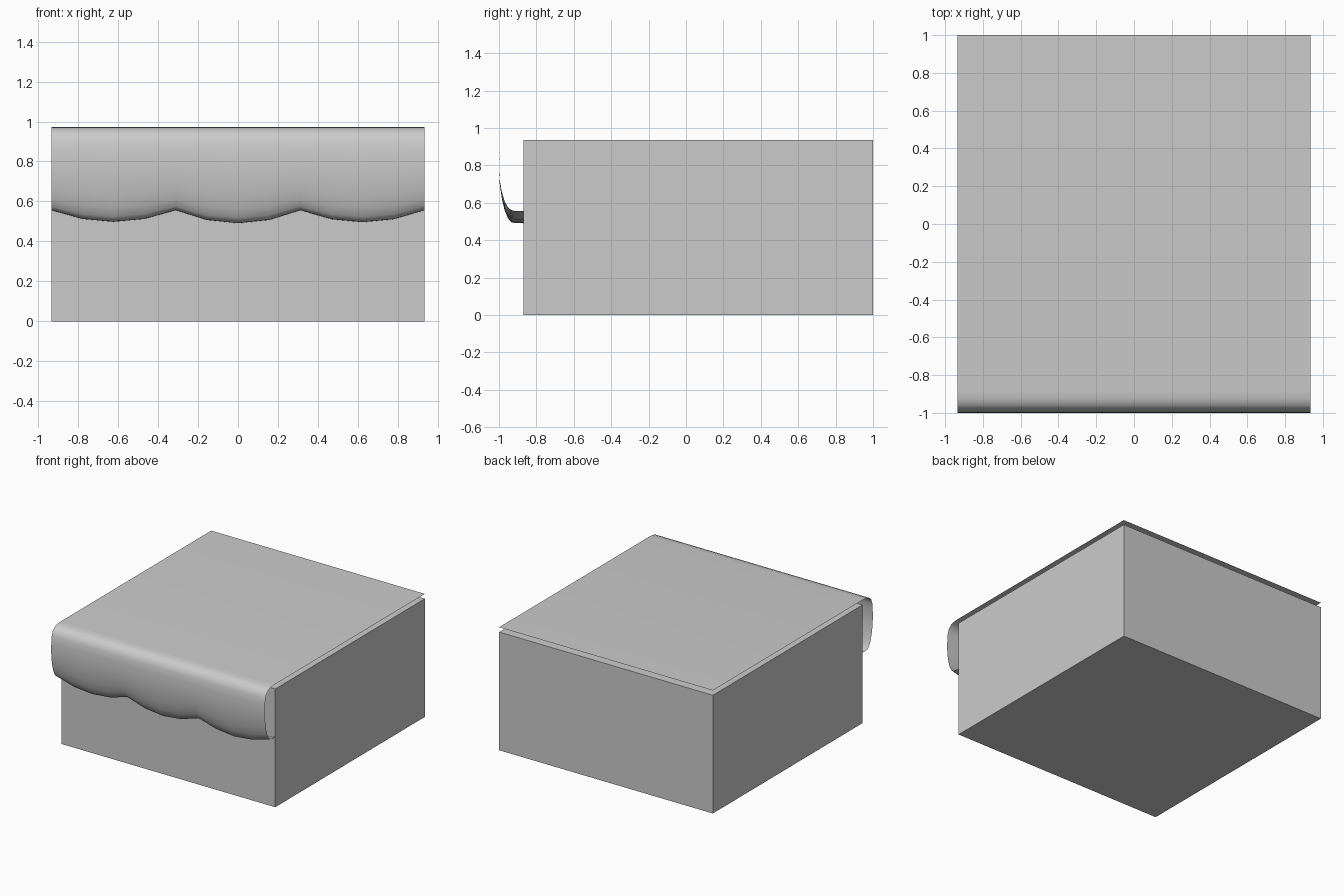
import bpy, bmesh

if "Cube" in bpy.data.objects:
    bpy.data.objects.remove(bpy.data.objects["Cube"])

W = 0.935
DEPTHS = (0.058, 0.065, 0.06)      # drop of each scallop below its cusps


def make_object(name, bm):
    mesh = bpy.data.meshes.new(name)
    bm.to_mesh(mesh)
    bm.free()
    obj = bpy.data.objects.new(name, mesh)
    bpy.context.collection.objects.link(obj)
    return obj


# closed box body
bm = bmesh.new()
bmesh.ops.create_cube(bm, size=1)
for v in bm.verts:
    v.co.x *= 2 * W
    v.co.y = 0.065 + v.co.y * 1.87
    v.co.z = (v.co.z + 0.5) * 0.935
make_object("box_body", bm)

# side profile of the cover sheet: y, z, share of the scallop drop
profile = [
    (1.0, 0.973, 0), (-0.88, 0.973, 0), (-0.925, 0.969, 0),
    (-0.958, 0.957, 0), (-0.98, 0.935, 0), (-0.993, 0.90, 0),
    (-0.998, 0.85, 0.05), (-1.0, 0.79, 0.15), (-0.997, 0.73, 0.3),
    (-0.985, 0.66, 0.55), (-0.97, 0.61, 0.75), (-0.952, 0.576, 0.9),
    (-0.935, 0.562, 1), (-0.915, 0.557, 1), (-0.87, 0.556, 1),
]

# scalloped columns: x, drop
columns = []
for i in range(13):
    u = (i % 4) / 4
    drop = DEPTHS[min(i // 4, 2)] * (1 - (2 * u - 1) ** 2)
    columns.append((-W + 2 * W * i / 12, drop))

# cover sheet draped over the front with scalloped lip
bm = bmesh.new()
grid = [[bm.verts.new((x, y, z - drop * w)) for y, z, w in profile]
        for x, drop in columns]
for a, b in zip(grid, grid[1:]):
    for j in range(len(profile) - 1):
        bm.faces.new((a[j], a[j + 1], b[j + 1], b[j]))
bmesh.ops.recalc_face_normals(bm, faces=bm.faces)
bm.faces.ensure_lookup_table()
if bm.faces[0].normal.z < 0:
    bmesh.ops.reverse_faces(bm, faces=bm.faces)
cover = make_object("scalloped_cover", bm)

bpy.context.view_layer.objects.active = cover
cover.select_set(True)
bpy.ops.object.shade_smooth_by_angle(angle=0.7)
